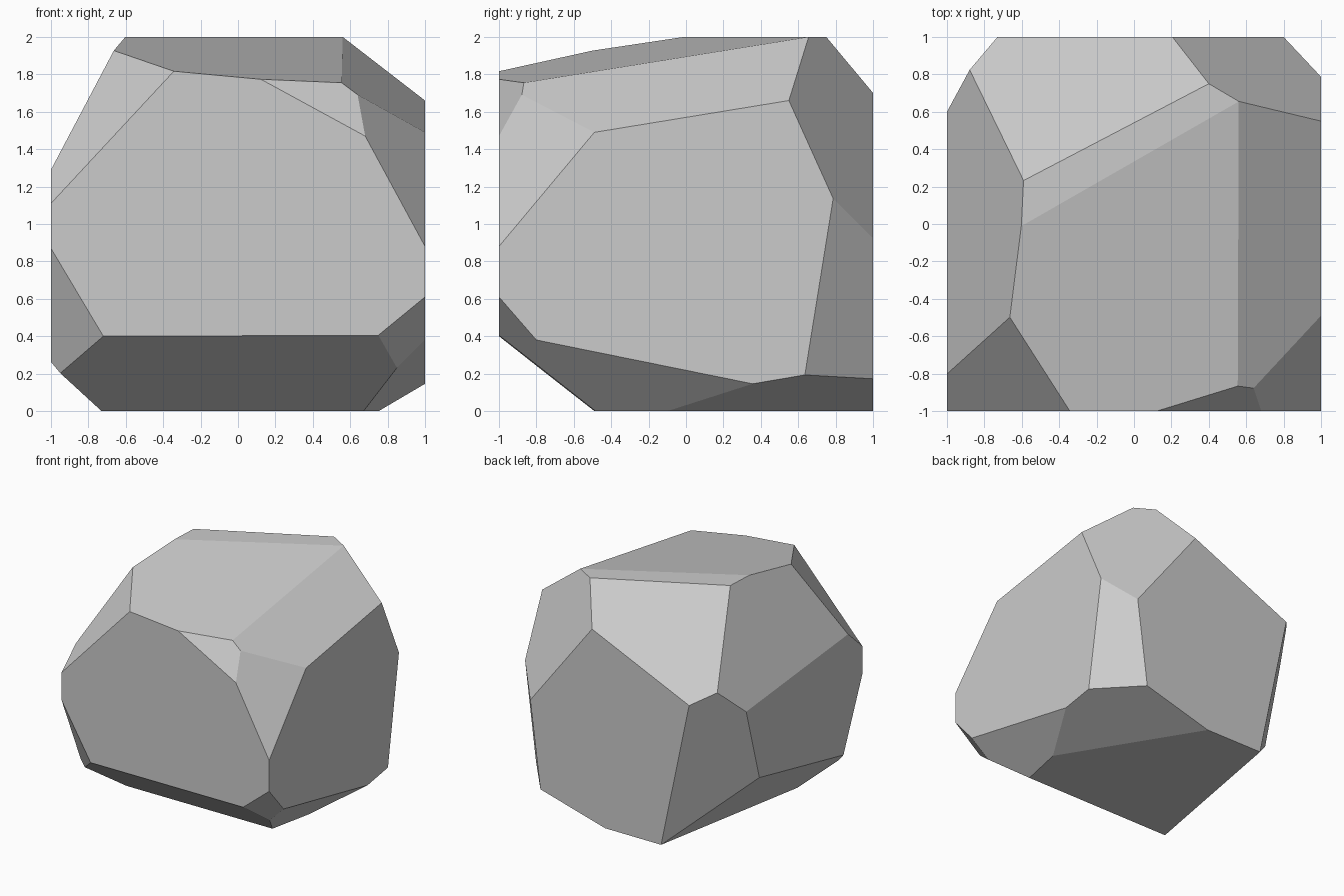
import bpy, bmesh
from mathutils import Vector

if "Cube" in bpy.data.objects:
    bpy.data.objects.remove(bpy.data.objects["Cube"])

CENTRE = Vector((0, 0, 1))

# Chipped facets: each plane given by three points lying on it
upper_cuts = [
    ((-.6, -.01, 2), (.56, .655, 2), (.56, -.865, 1.755)),           # sloping top
    ((.12, -1, 1.775), (.68, -1, 1.47), (.56, -.865, 1.755)),        # small front chip
    ((.56, .655, 2), (1, -.49, 1.49), (1, .55, 1.66)),               # right shoulder
    ((.68, -1, 1.47), (1, -1, .88), (1, -.49, 1.49)),                # front right corner
    ((-.66, -.5, 1.93), (-.34, -1, 1.82), (-1, -1, 1.11)),           # front left corner
    ((-1, .6, 1.15), (-1, -.8, 1.29), (-.597, .1, 2)),               # left shoulder
    ((-.595, .23, 2), (.4, .75, 2), (-.73, 1, 1.285)),               # back shoulder
    ((.4, .75, 2), (1, .55, 1.66), (.8, 1, .925)),                   # back right corner
]
lower_cuts = [
    ((-.73, 1, 1.285), (-.46, 1, 0), (-1, .6, 1.15)),                # back left corner
    ((-.46, 1, 0), (-.73, -.49, 0), (-1, .43, .51)),                 # left underside
    ((-1, -1, .87), (-.72, -1, .40), (-1, -.74, .265)),              # lower front left
    ((-.72, -1, .40), (.75, -1, .405), (-.73, -.49, 0)),             # front underside
    ((.08, 1, 0), (.76, -.11, 0), (1, .5, .17)),                     # back right underside
    ((1, .785, 1.125), (.8, 1, .925), (1, .635, .19)),               # back right edge
    ((1, .36, .145), (1, -.8, .38), (.67, -.49, 0)),                 # right underside
    ((1, -1, .61), (.75, -1, .405), (1, -.8, .38)),                  # lower front right
]


def chip(bm, a, b, c):
    """Slice off everything outside the plane and cap the cut."""
    a, b, c = Vector(a), Vector(b), Vector(c)
    n = (b - a).cross(c - a).normalized()
    if n.dot(a - CENTRE) < 0:
        n = -n
    bmesh.ops.bisect_plane(bm, geom=bm.verts[:] + bm.edges[:] + bm.faces[:],
                           dist=1e-5, plane_co=a, plane_no=n, clear_outer=True)
    rim = [e for e in bm.edges if e.is_boundary]
    if rim:
        bmesh.ops.holes_fill(bm, edges=rim, sides=0)


# Rock: block with flat chips cut away
bm = bmesh.new()
bmesh.ops.create_cube(bm, size=2)
bmesh.ops.translate(bm, verts=bm.verts, vec=CENTRE)
for cut in upper_cuts + lower_cuts:
    chip(bm, *cut)
bmesh.ops.recalc_face_normals(bm, faces=bm.faces)
mesh = bpy.data.meshes.new("rock")
bm.to_mesh(mesh)
bm.free()
bpy.context.collection.objects.link(bpy.data.objects.new("rock", mesh))
